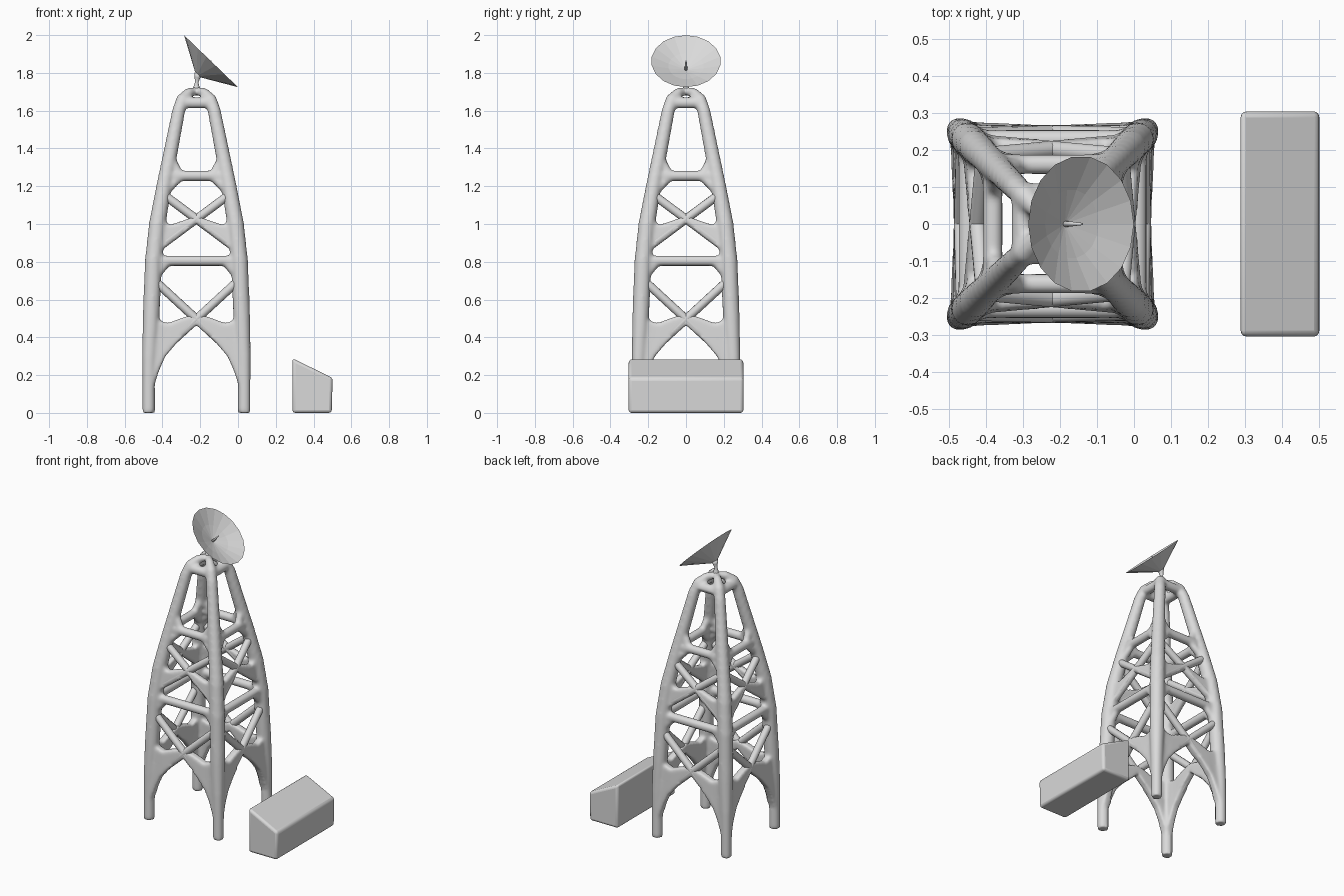
import bpy, bmesh, math
from mathutils import Vector, Matrix

cube = bpy.data.objects.get("Cube")
if cube:
    bpy.data.objects.remove(cube, do_unlink=True)

grey = bpy.data.materials.new("light_grey")
grey.use_nodes = True
grey.diffuse_color = (0.7, 0.7, 0.7, 1)
grey.node_tree.nodes["Principled BSDF"].inputs["Base Color"].default_value = (0.7, 0.7, 0.7, 1)

AXIS = Vector((-0.22, 0, 0))

# Leg shape: height, distance from the axis on x and y, radius
LEG = [(0, .253, .034), (.15, .253, .034), (.3, .25, .038), (.5, .24, .045),
       (.8, .228, .046), (1, .207, .045), (1.2, .172, .041), (1.4, .133, .038),
       (1.6, .094, .035), (1.66, .075, .033), (1.695, .04, .027), (1.705, 0, .021)]


def spread(z):
    """Distance of the leg centre line from the axis at a height."""
    for (z0, c0, _), (z1, c1, _) in zip(LEG, LEG[1:]):
        if z <= z1:
            return c0 + (c1 - c0) * (z - z0) / (z1 - z0)
    return 0


def on_side(k, u, z, out=0):
    """Point on one of the four tower sides."""
    p = Vector((u, -spread(z) - out, z))
    return AXIS + Matrix.Rotation(k * math.pi / 2, 3, 'Z') @ p


def loft(bm, rings):
    rings = [[bm.verts.new(p) for p in ring] for ring in rings]
    n = len(rings[0])
    for a, b in zip(rings, rings[1:]):
        for i in range(n):
            bm.faces.new((a[i], a[(i + 1) % n], b[(i + 1) % n], b[i]))
    bm.faces.new(rings[0][::-1])
    bm.faces.new(rings[-1])


def tube(bm, points, radii, ref=(.3, .5, .8), sides=14):
    points, rings = [Vector(p) for p in points], []
    for i, p in enumerate(points):
        t = points[min(i + 1, len(points) - 1)] - points[max(i - 1, 0)]
        a = t.cross(Vector(ref)).normalized()
        b = t.cross(a).normalized()
        turn = [math.tau * j / sides for j in range(sides)]
        rings.append([p + radii[i] * (a * math.cos(w) + b * math.sin(w)) for w in turn])
    loft(bm, rings)


def web(bm, k, s, outline, half):
    """Flat plate in a tower side."""
    loft(bm, [[on_side(k, s * u, z, o) for u, z in outline] for o in (-half, half)])


def finish(bm, name, smooth=True):
    bmesh.ops.recalc_face_normals(bm, faces=bm.faces[:])
    mesh = bpy.data.meshes.new(name)
    bm.to_mesh(mesh)
    bm.free()
    mesh.materials.append(grey)
    ob = bpy.data.objects.new(name, mesh)
    bpy.context.collection.objects.link(ob)
    if smooth:
        mesh.polygons.foreach_set("use_smooth", [True] * len(mesh.polygons))
    return ob


# Tower frame: legs, rings and corner webs melted together
bm = bmesh.new()
for sx in (-1, 1):
    for sy in (-1, 1):
        path = [AXIS + Vector((sx * c, sy * c, z)) for z, c, r in LEG]
        tube(bm, path, [r for z, c, r in LEG], (sx, -sy, 0))

LOWER_WEB = [(0, .465), (.1, .375), (.165, .3), (.2, .22), (.225, .14), (.25, .14),
             (.245, .47), (.19, .485), (.15, .475), (.07, .505), (0, .525)]
UPPER_WEB = [(0, 1.005), (.18, .865), (.18, .82), (.22, .82), (.2, 1.03),
             (.165, 1.01), (.14, .995), (.05, 1.025), (0, 1.045)]
for k in range(4):
    for z, r in ((.805, .028), (1.255, .028), (1.642, .03)):
        w = spread(z)
        tube(bm, [on_side(k, -w, z), on_side(k, w, z)], [r, r])
    for s in (-1, 1):
        web(bm, k, s, LOWER_WEB, .025)
        web(bm, k, s, UPPER_WEB, .022)
        # Rounded corners beside the rings
        for z, d in ((.805, -1), (1.255, -1), (1.255, 1)):
            w = spread(z) - .03
            z2 = z + d * .075
            tube(bm, [on_side(k, s * (w - .04), z + d * .008),
                      on_side(k, s * (spread(z2) - .02), z2)], [.024, .024])
frame = finish(bm, "tower_frame")
melt = frame.modifiers.new("melt", 'REMESH')
melt.mode = 'VOXEL'
melt.voxel_size = 0.01
melt.use_smooth_shade = True
soften = frame.modifiers.new("soften", 'SMOOTH')
soften.factor = 0.5
soften.iterations = 7

# Crossed braces on every side
bm = bmesh.new()
for k in range(4):
    for s in (-1, 1):
        for (u0, z0), (u1, z1) in (((.205, .685), (-.17, .34)), ((.18, 1.16), (-.19, .885))):
            tube(bm, [on_side(k, s * u0, z0, .006), on_side(k, s * u1, z1)], [.023, .023], sides=12)
braces = finish(bm, "cross_braces")

# Stem under the dish
bm = bmesh.new()
tube(bm, [(-.22, 0, 1.695), (-.22, 0, 1.72), (-.219, 0, 1.75), (-.215, 0, 1.775), (-.208, 0, 1.795)],
     [.03, .018, .009, .015, .024], (0, 1, 0))
finish(bm, "dish_stem")

# Dish: shallow oval cone, tilted up and to the left
tilt = Vector((.694, 0, .72))
centre = Vector((-.143, 0, 1.862))
slope = Vector((.72, 0, -.694))
bm = bmesh.new()


def dish_ring(radius, depth, n=18):
    ring = []
    for i in range(n):
        a = math.tau * i / n
        ring.append(centre + tilt * depth + radius * (slope * math.cos(a) + Vector((0, .93, 0)) * math.sin(a)))
    return ring


loft(bm, [dish_ring(.02, -.1), dish_ring(.1, -.055), dish_ring(.198, 0),
          dish_ring(.1, -.036), dish_ring(.004, -.062)])
finish(bm, "dish", smooth=False)

# Receiver pin in the dish
bm = bmesh.new()
tube(bm, [centre - tilt * .07, centre - tilt * .03, centre + tilt * .004], [.009, .006, .003], (0, 1, 0), 8)
finish(bm, "dish_pin")

# Equipment box with a sloping top
bm = bmesh.new()
PROFILE = [(.288, 0), (.496, 0), (.501, .185), (.288, .289)]
loft(bm, [[(x, y, z) for x, z in PROFILE] for y in (-.304, .304)])
box = finish(bm, "equipment_box")
bevel = box.modifiers.new("rounded_edges", 'BEVEL')
bevel.width = 0.016
bevel.segments = 3

for ob in (box, braces):
    bpy.ops.object.select_all(action='DESELECT')
    ob.select_set(True)
    bpy.context.view_layer.objects.active = ob
    bpy.ops.object.shade_smooth_by_angle(angle=math.radians(40))
